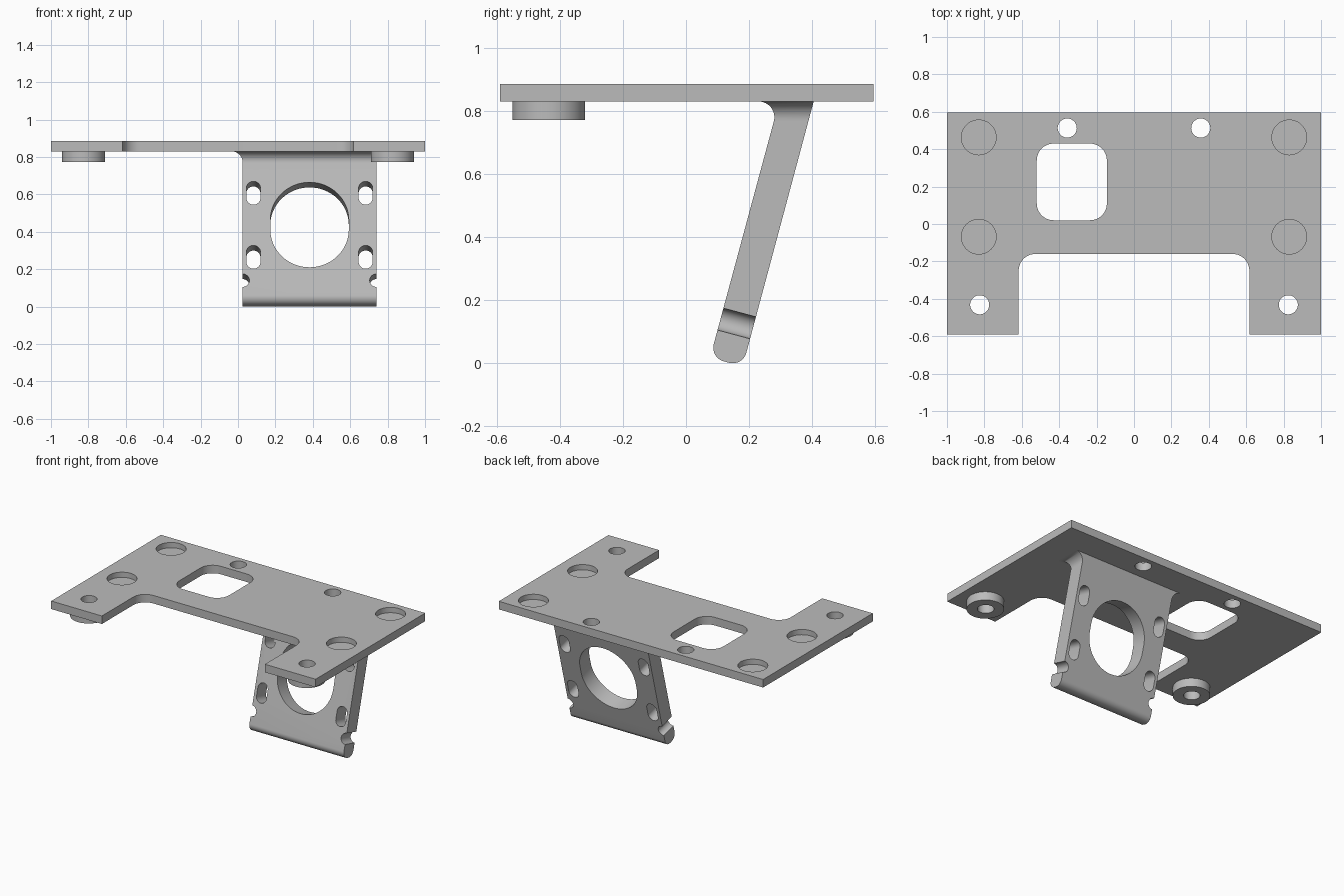
import bpy, bmesh, math
from mathutils import Vector

if "Cube" in bpy.data.objects:
    bpy.data.objects.remove(bpy.data.objects["Cube"])

grey = bpy.data.materials.new("plain_grey")
grey.diffuse_color = (0.5, 0.5, 0.5, 1)
grey.use_nodes = True
grey.node_tree.nodes["Principled BSDF"].inputs["Base Color"].default_value = grey.diffuse_color

TILT = math.radians(15)
S, C = math.sin(TILT), math.cos(TILT)
Z0, Z1 = 0.83, 0.885            # plate underside and top
ARM_X, HALF_W, HALF_T = 0.3825, 0.3575, 0.0535


def flat(x, y, h):
    return Vector((x, y, h))


def tilted(x, u, v):
    """Arm frame: x across, u up along the arm, v towards the back."""
    return Vector((ARM_X + x, 0.127 + u * S + v * C, u * C - v * S))


def arc(cx, cy, r, a0, a1, n=10):
    return [(cx + r * math.cos(math.radians(a0 + (a1 - a0) * i / n)),
             cy + r * math.sin(math.radians(a0 + (a1 - a0) * i / n))) for i in range(n + 1)]


def circle(cx, cy, r, n=48):
    return arc(cx, cy, r, 0, 360, n)[:-1]


def slot(cx, cy, r, half, n=20):
    return arc(cx, cy + half, r, 0, 180, n) + arc(cx, cy - half, r, 180, 360, n)


def rounded_rect(x0, x1, y0, y1, r):
    return (arc(x1 - r, y1 - r, r, 0, 90) + arc(x0 + r, y1 - r, r, 90, 180)
            + arc(x0 + r, y0 + r, r, 180, 270) + arc(x1 - r, y0 + r, r, 270, 360))


def prism(bm, pts, lo, hi, place=flat):
    a = [bm.verts.new(place(x, y, lo)) for x, y in pts]
    b = [bm.verts.new(place(x, y, hi)) for x, y in pts]
    bm.faces.new(a)
    bm.faces.new(b)
    for i in range(len(pts)):
        j = (i + 1) % len(pts)
        bm.faces.new((a[i], a[j], b[j], b[i]))


def finish(bm, name):
    bmesh.ops.remove_doubles(bm, verts=bm.verts, dist=1e-5)
    bmesh.ops.recalc_face_normals(bm, faces=bm.faces)
    me = bpy.data.meshes.new(name)
    bm.to_mesh(me)
    bm.free()
    ob = bpy.data.objects.new(name, me)
    bpy.context.collection.objects.link(ob)
    me.materials.append(grey)
    return ob


def cut(ob, prisms):
    bm = bmesh.new()
    for p in prisms:
        prism(bm, *p)
    tool = finish(bm, "cutter")
    tool.hide_render = True
    m = ob.modifiers.new("cut", 'BOOLEAN')
    m.operation, m.solver, m.object = 'DIFFERENCE', 'EXACT', tool
    select(ob)
    bpy.ops.object.modifier_apply(modifier=m.name)
    bpy.data.objects.remove(tool)


def select(ob):
    bpy.ops.object.select_all(action='DESELECT')
    ob.select_set(True)
    bpy.context.view_layer.objects.active = ob


def smooth(ob):
    select(ob)
    bpy.ops.object.shade_smooth_by_angle(angle=math.radians(30))


# Top plate with a wide front cutout
bm = bmesh.new()
W, R = 0.617, 0.09
outline = ([(-1, 0.595), (-1, -0.59), (-W, -0.59)]
           + arc(-W + R, -0.16 - R, R, 180, 90) + arc(W - R, -0.16 - R, R, 90, 0)
           + [(W, -0.59), (1, -0.59), (1, 0.595)])
prism(bm, outline, Z0, Z1)
plate = finish(bm, "top_plate")

# Window, through holes and shallow round pockets
cuts = [(rounded_rect(-0.52, -0.145, 0.02, 0.43, 0.09), 0.7, 1)]
for s in (-1, 1):
    cuts += [(circle(0.357 * s, 0.513, 0.051), 0.7, 1),
             (circle(0.825 * s, -0.432, 0.051), 0.7, 1),
             (circle(0.83 * s, 0.463, 0.093), Z1 - 0.036, 1),
             (circle(0.83 * s, -0.068, 0.093), Z1 - 0.036, 1)]
cut(plate, cuts)
smooth(plate)

# Ring bosses under the front corners
for s, side in ((-1, "left"), (1, "right")):
    bm = bmesh.new()
    prism(bm, circle(0.825 * s, -0.435, 0.115), 0.772, Z0)
    boss = finish(bm, side + "_boss")
    cut(boss, [(circle(0.825 * s, -0.432, 0.051), 0.7, 1)])
    smooth(boss)

# Tilted arm: rounded lower end, flared fillet at the top (front and sides)
bm = bmesh.new()
r, end = 0.045, 0.004
rings = []
for i in range(13):
    a = math.radians(105 * (1 - i / 12))
    z = 0.78 + 0.05 * math.cos(a)
    y = 0.2302 + 0.05 * math.sin(a)
    h = max(0, z - 0.77)
    grow = 0.06 - math.sqrt(max(0, 0.06 ** 2 - h * h))
    back = 0.127 + HALF_T / C + z * S / C
    x0, x1 = ARM_X - HALF_W - grow, ARM_X + HALF_W + grow
    rings.append([bm.verts.new(p) for p in
                  ((x0, y, z), (x1, y, z), (x1, back, z), (x0, back, z))])
for a, b in zip(rings, rings[1:]):
    for k in range(4):
        j = (k + 1) % 4
        bm.faces.new((a[k], a[j], b[j], b[k]))
bm.faces.new(rings[-1])
front_l, front_r, back_r, back_l = rings[0]
lower = (arc(-HALF_T + r, end + r, r, 180, 270) + arc(HALF_T - r, end + r, r, 270, 360))
left = [front_l] + [bm.verts.new(tilted(-HALF_W, u, v)) for v, u in lower] + [back_l]
right = [front_r] + [bm.verts.new(tilted(HALF_W, u, v)) for v, u in lower] + [back_r]
bm.faces.new(left)
bm.faces.new(right)
for i in range(len(left) - 1):
    bm.faces.new((left[i], left[i + 1], right[i + 1], right[i]))
arm = finish(bm, "tilted_arm")

# Large opening, adjustment slots and edge notches
cuts = [(slot(0, 0.4386, 0.21, 0.0255, 32), -0.2, 0.2, tilted)]
for s in (-1, 1):
    cuts += [(slot(0.30 * s, u, 0.0375, 0.027), -0.2, 0.2, tilted) for u in (0.26, 0.6146)]
    cuts.append((circle(HALF_W * s, 0.1306, 0.036, 32), -0.2, 0.2, tilted))
cut(arm, cuts)
smooth(arm)
